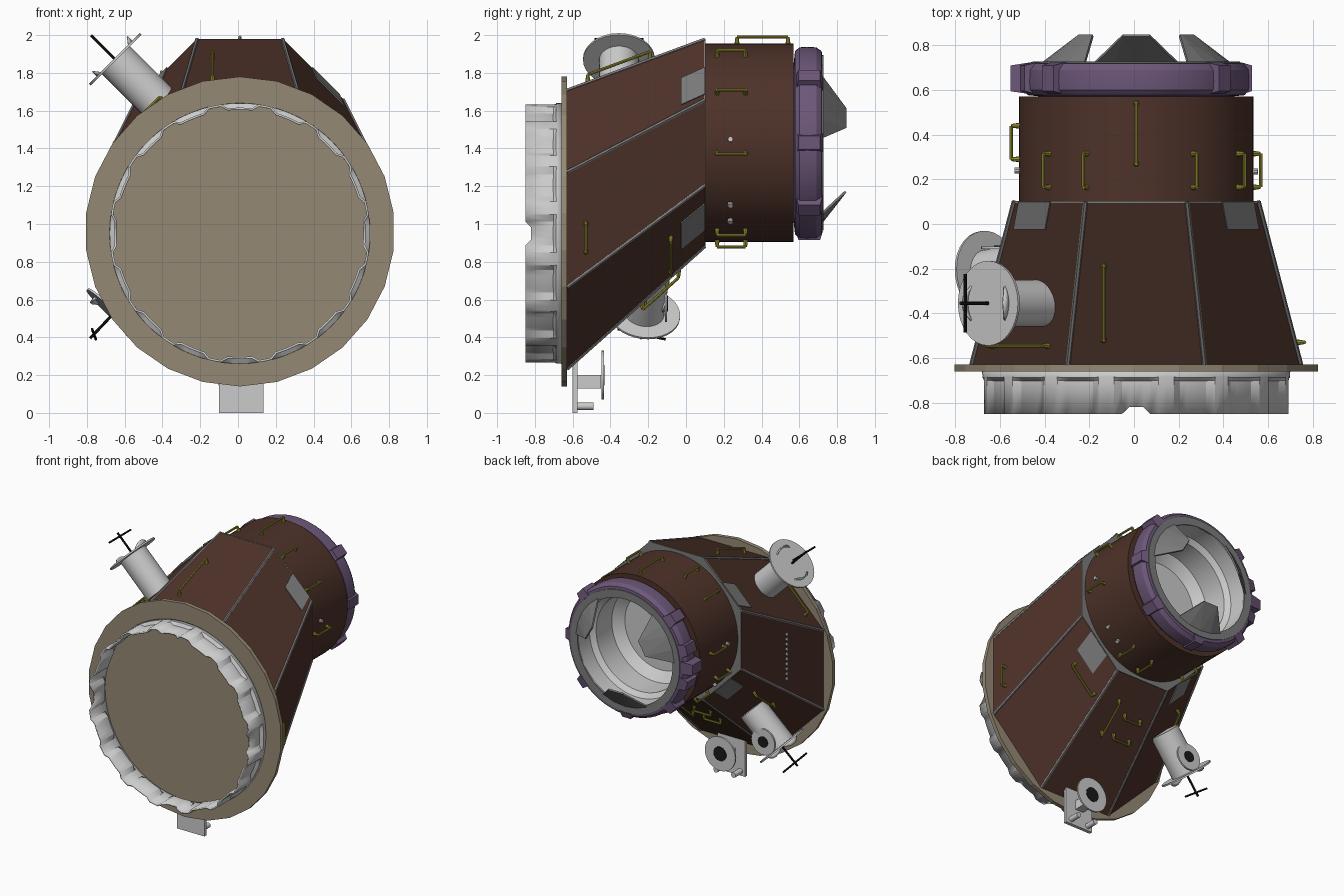
import bpy, bmesh
from math import sin, cos, pi, radians
from mathutils import Vector

if "Cube" in bpy.data.objects:
    bpy.data.objects.remove(bpy.data.objects["Cube"])

CX, CZ_A, CZ_B = 0.01, 0.955, 1.43   # axis x, flange centre z, rear tunnel centre z


def mat(name, r, g, b):
    m = bpy.data.materials.new(name)
    m.diffuse_color = (r, g, b, 1)
    m.use_nodes = True
    m.node_tree.nodes["Principled BSDF"].inputs["Base Color"].default_value = m.diffuse_color
    return m


BROWN = mat("brown", 0.075, 0.032, 0.022)
TAN = mat("tan", 0.30, 0.25, 0.175)
PURPLE = mat("purple", 0.15, 0.095, 0.19)
YELLOW = mat("yellow", 0.32, 0.29, 0.03)
BLACK = mat("black", 0.01, 0.01, 0.01)
GREY = mat("grey", 0.2, 0.2, 0.2)


def add(name, verts, faces, material=None, smooth=True, solid=0):
    me = bpy.data.meshes.new(name)
    me.from_pydata([tuple(v) for v in verts], [], faces)
    bm = bmesh.new()
    bm.from_mesh(me)
    bmesh.ops.remove_doubles(bm, verts=bm.verts, dist=1e-5)
    bmesh.ops.recalc_face_normals(bm, faces=bm.faces)
    bm.to_mesh(me)
    bm.free()
    ob = bpy.data.objects.new(name, me)
    bpy.context.collection.objects.link(ob)
    if material:
        me.materials.append(material)
    if solid:
        ob.modifiers.new("thickness", "SOLIDIFY").thickness = solid
        ob.modifiers["thickness"].offset = 0
    ob["smooth"] = smooth
    return ob


def ring_faces(rows, n):
    return [(i * n + j, i * n + (j + 1) % n, (i + 1) * n + (j + 1) % n, (i + 1) * n + j)
            for i in range(rows - 1) for j in range(n)]


def lathe(name, profile, cz, n=64, material=None, smooth=True, phase=0.0):
    """Spin (radius, y) points round the y axis."""
    verts = [(CX + r * cos(2 * pi * j / n + phase), y, cz + r * sin(2 * pi * j / n + phase))
             for r, y in profile for j in range(n)]
    return add(name, verts, ring_faces(len(profile), n), material, smooth)


def rod(name, a, b, r, material=None, n=10, r2=None):
    a, b = Vector(a), Vector(b)
    q = (b - a).to_track_quat('Z', 'Y')
    verts = [c + q @ Vector((s * cos(2 * pi * j / n), s * sin(2 * pi * j / n), 0))
             for c, s in ((a, r), (b, r if r2 is None else r2)) for j in range(n)]
    faces = ring_faces(2, n) + [tuple(range(n)), tuple(range(n, 2 * n))]
    return add(name, verts, faces, material)


def box(name, lo, hi, material=None):
    v = [(x, y, z) for x in (lo[0], hi[0]) for y in (lo[1], hi[1]) for z in (lo[2], hi[2])]
    f = [(0, 1, 3, 2), (4, 5, 7, 6), (0, 1, 5, 4), (2, 3, 7, 6), (0, 2, 6, 4), (1, 3, 7, 5)]
    return add(name, v, f, material, False)


def facet(k, y, s, lift=0.0):
    """Point on facet k (45 degree steps) of the skewed octagonal cone."""
    f, a = (y + 0.63) / 0.73, radians(45 * k)
    ap = 0.74 - 0.19 * f + lift
    return Vector((CX + ap * cos(a) - s * sin(a), y, 0.97 + 0.46 * f + ap * sin(a) + s * cos(a)))


def drum(deg, y, r):
    a = radians(deg)
    return Vector((CX + r * cos(a), y, CZ_B + r * sin(a)))


def handrail(base1, base2, top1, top2):
    rod("handrail_bar", top1, top2, 0.008, YELLOW, 8)
    for b, t in ((base1, top1), (base2, top2)):
        rod("handrail_post", b, t, 0.014, YELLOW, 8, 0.008)


# Front flange disc and scalloped berthing ring
lathe("flange", [(0, -0.66), (0.82, -0.66), (0.82, -0.63), (0, -0.63)], CZ_A + 0.005, 26, TAN,
      False, pi / 26)
N, verts = 128, []
for i, y in enumerate((-0.655, -0.685, -0.70, -0.85)):
    for j in range(N):
        k = (j + 3) % 8                      # pocket on part of every 8 segments
        r = 0.66 if (i > 1 and 1 <= k <= 5) else 0.684
        yy = -0.82 if i == 3 and (j + 1) % 32 <= 2 else y
        a = 2 * pi * j / N
        verts.append((CX + r * cos(a), yy, CZ_A - 0.005 + r * sin(a)))
add("berthing_ring", verts, ring_faces(4, N), None, True, 0.012)

# Skewed octagonal cone, end plate and corner seams
def corner(k, y, lift=0.0):
    f = (y + 0.63) / 0.73
    return facet(k, y, (0.74 - 0.19 * f + lift) * math_tan, lift)


math_tan = sin(pi / 8) / cos(pi / 8)
oct_v = [corner(k, y) for y in (-0.63, 0.1) for k in range(8)]
add("cone_body", oct_v, ring_faces(2, 8) + [tuple(range(8)), tuple(range(8, 16))], BROWN, False)
plate = [corner(k, 0.1) + Vector((0, d, 0)) for d in (-0.006, 0.004) for k in range(8)]
add("cone_end_plate", plate, ring_faces(2, 8) + [tuple(range(8)), tuple(range(8, 16))], GREY, False)
for k in range(8):
    rod("cone_seam", corner(k, -0.63, -0.003), corner(k, 0.1, -0.003), 0.011, GREY, 6)

# Grey patches on the four diagonal facets
for k, s in ((1, -0.09), (3, 0.09), (5, 0.0), (7, 0.0)):
    quad = [facet(k, y, s + d, 0.004) for y, d in ((0.1, -0.1), (0.1, 0.1), (-0.025, 0.1), (-0.025, -0.1))]
    add("cover_patch", quad, [(0, 1, 2, 3)], GREY, False, 0.006)

# Rear drum and its hollow docking end
lathe("drum", [(0.40, 0.10), (0.525, 0.10), (0.525, 0.57), (0.40, 0.57)], CZ_B, 64, BROWN)
lathe("docking_ring", [(0.42, 0.57), (0.485, 0.577), (0.505, 0.60), (0.508, 0.64), (0.505, 0.69),
                       (0.485, 0.718), (0.455, 0.722)], CZ_B, 64, PURPLE)
lathe("docking_face", [(0.465, 0.71), (0.465, 0.727), (0.405, 0.727), (0.405, 0.71)], CZ_B, 64, GREY)
lathe("tunnel_lining", [(0.405, 0.722), (0.405, 0.58), (0.37, 0.55), (0.37, 0.36), (0.30, 0.30),
                        (0, 0.30)], CZ_B)

# Latch blocks around the docking ring
for deg, top in ((42, 0.535), (-42, 0.535), (138, 0.535), (222, 0.535), (165, 0.53), (180, 0.565),
                 (195, 0.53), (0, 0.52), (270, 0.515)):
    v = [drum(deg + d * w, y, r) for r, w, y0, y1 in ((0.47, 6, 0.58, 0.725), (top, 4, 0.595, 0.71))
         for d, y in ((-1, y0), (1, y0), (1, y1), (-1, y1))]
    add("latch_block", v, ring_faces(2, 4) + [(0, 1, 2, 3), (4, 5, 6, 7)], PURPLE, False)

# Three inward-leaning guide petals
for deg in (30, 150, 270):
    base = [drum(deg + d, 0.715, 0.425) for d in (-27, -13, 0, 13, 27)]
    tip = [drum(deg + d, 0.845, 0.265) for d in (13, -13)]
    add("guide_petal", base + tip, [(0, 1, 6), (1, 2, 6), (2, 5, 6), (2, 3, 5), (3, 4, 5)], GREY, False, 0.012)

# Handrails on the drum
for deg, y0, y1 in ((90, 0.27, 0.54), (61, 0.165, 0.315), (30, 0.165, 0.315), (-6, 0.165, 0.315),
                    (-61, 0.165, 0.315), (-80, 0.165, 0.315), (115, 0.165, 0.315),
                    (138, 0.165, 0.315), (178, 0.29, 0.44), (205, 0.165, 0.315), (235, 0.165, 0.315)):
    handrail(drum(deg, y0, 0.52), drum(deg, y1, 0.52), drum(deg, y0, 0.56), drum(deg, y1, 0.56))

# Handrails on the cone: facet, start (y, s), end (y, s)
for k, a, b in ((2, (-0.52, 0.145), (-0.19, 0.145)), (3, (-0.545, 0.187), (-0.545, -0.16)),
                (0, (-0.53, -0.18), (-0.53, -0.03)), (7, (-0.08, -0.2), (-0.08, 0.05)),
                (6, (-0.23, 0.09), (-0.04, 0.09)), (6, (-0.10, -0.15), (-0.10, -0.01)),
                (6, (-0.22, -0.15), (-0.22, -0.01)), (5, (-0.12, -0.1), (-0.30, -0.1))):
    handrail(facet(k, *a), facet(k, *b), facet(k, *a, 0.04), facet(k, *b, 0.04))

# Small studs on the drum and a stud row on the left facet
for deg, y in ((2, 0.235), (-38, 0.235), (-51, 0.235), (178, 0.24), (218, 0.235)):
    rod("drum_stud", drum(deg, y, 0.51), drum(deg, y, 0.545), 0.014)
for i in range(10):
    p = facet(4, -0.3, -0.17 + i * 0.038)
    rod("side_stud", p, p + Vector((-0.012, 0, 0)), 0.012, None, 6)


# Antenna: stem, dish, boom with crossbar and two curved fins
def antenna(centre, axis, bar):
    c, ax = Vector(centre), Vector(axis).normalized()
    u = (Vector(bar) - ax * ax.dot(Vector(bar))).normalized()
    w = ax.cross(u)
    rod("antenna_stem", c - ax * 0.33, c, 0.105, None, 32)
    rod("antenna_dish", c - ax * 0.006, c + ax * 0.006, 0.19, None, 32)
    tip = c + ax * 0.18
    rod("antenna_boom", c, tip, 0.008, BLACK)
    mid = c + ax * 0.15
    rod("antenna_crossbar", mid - u * 0.13, mid + u * 0.13, 0.007, BLACK)
    for side in (-1, 1):
        fin = []
        for t in range(7):
            a = radians(-36 + 12 * t)
            p = c + (w * side * cos(a) + u * sin(a)) * 0.13
            fin += [p, p + ax * (0.035 * cos(a * 2.4) + 0.005)]
        add("antenna_fin", fin, [(2 * i, 2 * i + 1, 2 * i + 3, 2 * i + 2) for i in range(6)], None, True, 0.008)


antenna((-0.65, -0.355, 1.872), (-1, 0, 1), (0, 1, 0))
antenna((-0.66, -0.22, 0.525), (-0.68, -0.1, -0.72), (0, 1, -0.3))


# Round target discs with black centres, facing the rear
def target(x, y, z, r):
    rod("target_disc", (x, y - 0.012, z), (x, y, z), r, None, 32)
    rod("target_centre", (x, y, z), (x, y + 0.004, z), r * 0.42, BLACK, 24)


target(-0.585, -0.10, 0.58, 0.10)
rod("target_mount", (-0.585, -0.22, 0.6), (-0.585, -0.11, 0.58), 0.05, None, 16)

# Bottom bracket with its target
box("bracket_plate", (-0.10, -0.60, 0.0), (0.135, -0.575, 0.30))
box("bracket_arm", (-0.02, -0.575, 0.13), (0.05, -0.45, 0.20))
target(0.015, -0.435, 0.20, 0.13)
for x in (-0.06, 0.09):
    rod("bracket_pin", (x, -0.58, 0.035), (x, -0.49, 0.035), 0.02, None, 16)

# Smooth shading on the rounded parts
bpy.ops.object.select_all(action='DESELECT')
for ob in bpy.context.scene.objects:
    if ob["smooth"]:
        ob.select_set(True)
        bpy.context.view_layer.objects.active = ob
bpy.ops.object.shade_smooth_by_angle(angle=radians(30))
